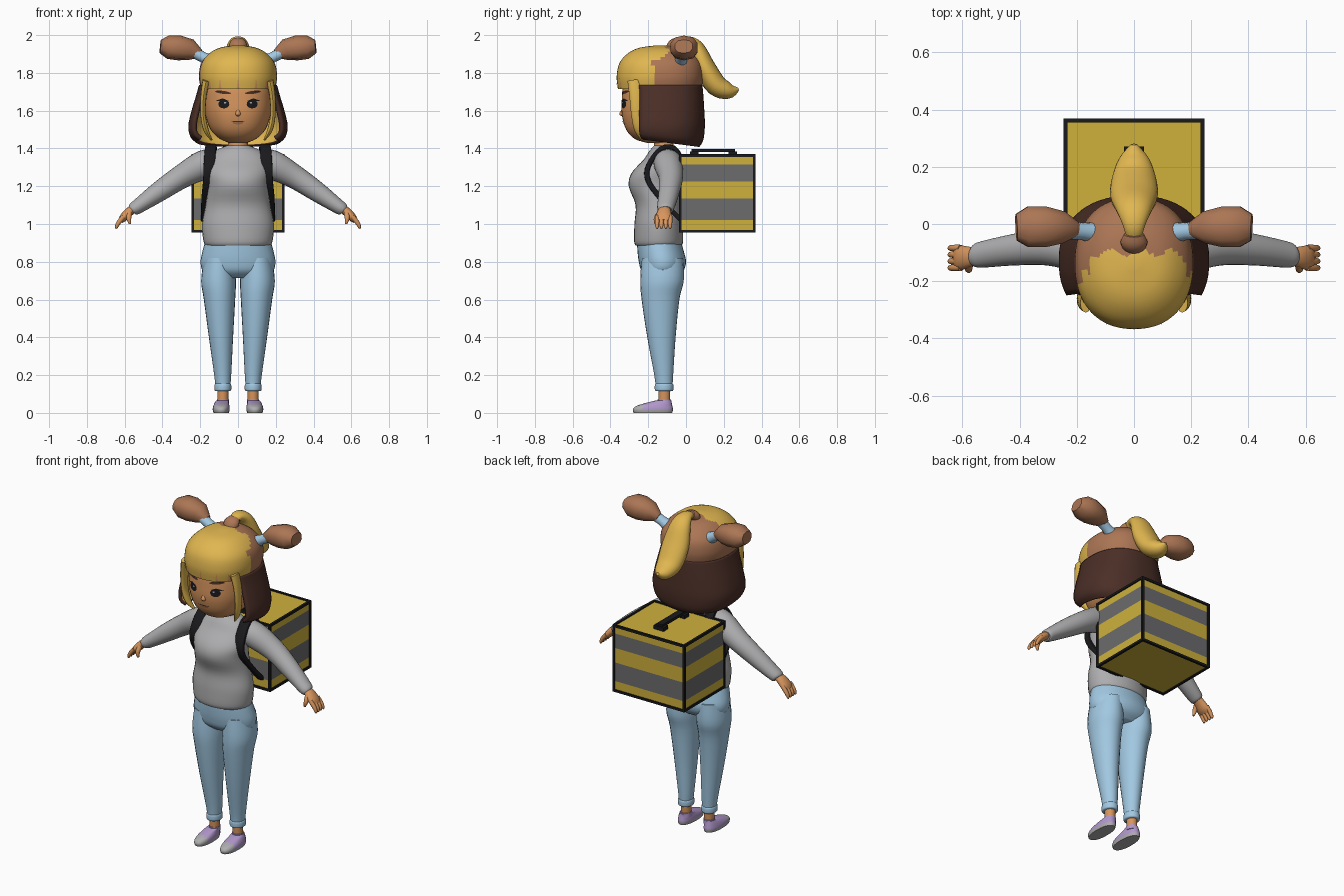
import bpy, bmesh, math
from mathutils import Vector, Matrix
from mathutils.bvhtree import BVHTree

if "Cube" in bpy.data.objects:
    bpy.data.objects.remove(bpy.data.objects["Cube"])

X, Y, Z = Vector((1, 0, 0)), Vector((0, 1, 0)), Vector((0, 0, 1))


def material(name, *rgb):
    m = bpy.data.materials.new(name)
    m.use_nodes = True
    m.diffuse_color = (*rgb, 1)
    m.node_tree.nodes["Principled BSDF"].inputs["Base Color"].default_value = (*rgb, 1)
    return m


blonde = material("blonde", 0.75, 0.47, 0.08)
brown = material("brown hair", 0.41, 0.18, 0.09)
dark = material("dark brown", 0.07, 0.028, 0.02)
skin = material("skin", 0.68, 0.30, 0.11)
grey = material("light grey", 0.42, 0.42, 0.43)
stripe = material("stripe grey", 0.15, 0.15, 0.155)
black = material("black", 0.01, 0.01, 0.012)
blue = material("denim blue", 0.36, 0.58, 0.76)
lilac = material("lilac", 0.44, 0.31, 0.60)
yellow = material("box yellow", 0.62, 0.44, 0.045)


def finish(bm, name, mats, rule=None, mirror=False, smooth=True, fix=True):
    if fix:
        bmesh.ops.recalc_face_normals(bm, faces=bm.faces[:])
    if rule:
        for f in bm.faces:
            f.material_index = rule(f.calc_center_median())
    me = bpy.data.meshes.new(name)
    bm.to_mesh(me)
    bm.free()
    for m in mats:
        me.materials.append(m)
    ob = bpy.data.objects.new(name, me)
    bpy.context.collection.objects.link(ob)
    if smooth:
        bpy.ops.object.select_all(action="DESELECT")
        ob.select_set(True)
        bpy.context.view_layer.objects.active = ob
        bpy.ops.object.shade_smooth_by_angle(angle=math.radians(45))
    if mirror:
        ob.modifiers.new("mirror", "MIRROR").use_mirror_merge = False
    return ob


def spline(rings, steps):
    r = [Vector(q) for q in rings]
    out = []
    for i in range(len(r) - 1):
        a, b, c, d = r[max(i - 1, 0)], r[i], r[i + 1], r[min(i + 2, len(r) - 1)]
        for k in range(steps):
            t = k / steps
            out.append(b + (c - a) * (t / 2) + (a * 2 - b * 5 + c * 4 - d) * (t * t / 2)
                       + (b * 3 - a - c * 3 + d) * (t ** 3 / 2))
    return out + [r[-1]]


def loft(name, rings, *mats, axis=None, ref=Y, n=2, segs=24, steps=4, arc=None, **kw):
    """Skin superelliptic rings (x, y, z, half width, half depth) along a spline."""
    pts = spline(rings, steps)
    bm, rows = bmesh.new(), []
    lo, hi = arc or (0, 2 * math.pi)
    count = segs + 1 if arc else segs
    for i, p in enumerate(pts):
        t = axis or (pts[min(i + 1, len(pts) - 1)] - pts[max(i - 1, 0)]).to_3d().normalized()
        u = ref.cross(t).normalized()
        v = t.cross(u)
        row = []
        for j in range(count):
            w = lo + (hi - lo) * j / segs
            c, s = math.cos(w), math.sin(w)
            co = (p.to_3d() + u * p[3] * math.copysign(abs(c) ** (2 / n), c)
                  + v * p[4] * math.copysign(abs(s) ** (2 / n), s))
            row.append(bm.verts.new(co))
        rows.append(row)
    for a, b in zip(rows, rows[1:]):
        for j in range(segs):
            k = (j + 1) % count
            bm.faces.new((a[j], a[k], b[k], b[j]))
    if not arc:
        bm.faces.new(rows[0][::-1])
        bm.faces.new(rows[-1])
    return finish(bm, name, mats, fix=not arc, **kw)


def plate(name, target, outline, mat, lift=0.003, **kw):
    """Thin painted detail laid on the front of a target."""
    tree = BVHTree.FromPolygons([v.co for v in target.data.vertices],
                                [p.vertices for p in target.data.polygons])
    bm = bmesh.new()

    def drop(x, z):
        hit = tree.ray_cast(Vector((x, -1, z)), Y)[0]
        return bm.verts.new((x, (hit.y if hit else -0.3) - lift, z))
    mid = [sum(q) / len(outline) for q in zip(*outline)]
    centre, rim = drop(*mid), [drop(*q) for q in outline]
    for i, v in enumerate(rim):
        bm.faces.new((centre, rim[i - 1], v))
    for f in bm.faces:
        f.normal_update()
        if f.normal.y > 0:
            f.normal_flip()
    return finish(bm, name, [mat], smooth=False, fix=False, **kw)


def oval(x, z, a, b, tilt=0.0):
    ring = [(a * math.cos(k * math.pi / 8), b * math.sin(k * math.pi / 8)) for k in range(16)]
    return [(x + p, z + q + p * tilt) for p, q in ring]


def box(name, lo, hi, mats, cuts=(), rule=None):
    bm = bmesh.new()
    lo, hi = Vector(lo), Vector(hi)
    bmesh.ops.create_cube(bm, size=1, matrix=Matrix.Translation((lo + hi) / 2)
                          @ Matrix.Diagonal((*(hi - lo), 1)))
    for z in cuts:
        bmesh.ops.bisect_plane(bm, geom=bm.verts[:] + bm.edges[:] + bm.faces[:],
                               plane_co=(0, 0, z), plane_no=Z)
    return finish(bm, name, mats, rule, smooth=False)


# Sweater
loft("sweater", [(0, -.145, .885, .17, .12), (0, -.145, .91, .183, .13), (0, -.145, 1, .19, .128),
                 (0, -.145, 1.1, .172, .122), (0, -.163, 1.2, .16, .14), (0, -.158, 1.27, .168, .13),
                 (0, -.125, 1.34, .165, .1), (0, -.115, 1.385, .125, .08), (0, -.115, 1.415, .06, .055)],
     grey, axis=Z, segs=32)
loft("sleeves", [(.11, -.1, 1.335, .06, .07), (.18, -.095, 1.315, .076, .075), (.3, -.08, 1.25, .063, .065),
                 (.42, -.09, 1.17, .053, .055), (.52, -.105, 1.1, .04, .047), (.55, -.11, 1.08, .035, .042),
                 (.56, -.11, 1.072, .028, .034)], grey, mirror=True)

# Hands
loft("palms", [(.54, -.11, 1.088, .022, .026), (.575, -.115, 1.065, .024, .036),
               (.605, -.118, 1.035, .022, .043), (.622, -.12, 1.015, .014, .038)], skin, mirror=True, segs=16)
for i in range(4):
    y = -.153 + i * .023
    loft(f"fingers_{i + 1}", [(.605, y, 1.04, .013, .012), (.63, y, 1.01, .012, .012),
                              (.643, y, .985, .009, .009), (.643, y, .975, .004, .004)],
         skin, mirror=True, segs=10, steps=2)
loft("thumbs", [(.575, -.14, 1.06, .014, .014), (.578, -.158, 1.03, .013, .013),
                (.572, -.162, 1.0, .006, .006)], skin, mirror=True, segs=10)

# Jeans
loft("jeans_seat", [(0, -.125, .715, .13, .07), (0, -.125, .75, .185, .11), (0, -.125, .8, .198, .125),
                    (0, -.135, .86, .187, .122), (0, -.145, .92, .17, .115)], blue, axis=Z, segs=32)
loft("jeans_legs", [(.1, -.125, .82, .08, .11), (.103, -.127, .7, .092, .115), (.098, -.135, .6, .083, .1),
                    (.09, -.13, .4, .064, .075), (.081, -.118, .2, .045, .05), (.08, -.116, .13, .038, .044)],
     blue, axis=Z, mirror=True)
loft("jeans_cuffs", [(.08, -.116, .115, .038, .043), (.08, -.116, .122, .044, .049),
                     (.08, -.116, .148, .044, .049), (.08, -.116, .157, .038, .043)], blue, axis=Z, mirror=True)

# Feet
loft("ankles", [(.08, -.115, .04, .028, .03), (.08, -.115, .13, .03, .032)], skin, axis=Z, mirror=True)
loft("socks", [(.08, -.115, .045, .033, .037), (.08, -.115, .072, .032, .035)], lilac, axis=Z, mirror=True)
loft("shoes", [(.089, -.175, 0, .041, .102), (.089, -.175, .018, .045, .106), (.088, -.168, .036, .043, .096),
               (.086, -.142, .054, .037, .066), (.082, -.118, .066, .033, .04)], grey, lilac, axis=Z, n=2.3,
     mirror=True, rule=lambda c: int(c.z > .018 and c.y > -.225))

# Head
loft("neck", [(0, -.115, 1.38, .058, .055), (0, -.12, 1.47, .048, .048)], skin, axis=Z)
head = loft("head", [(0, -.15, 1.428, .04, .05), (0, -.15, 1.45, .095, .12), (0, -.145, 1.5, .145, .172),
                     (0, -.145, 1.58, .173, .195), (0, -.145, 1.66, .181, .195), (0, -.145, 1.73, .178, .188),
                     (0, -.145, 1.8, .15, .16)], skin, axis=Z, n=2.3, segs=40)
loft("nose", [(0, -.332, 1.57, .006, .006), (0, -.338, 1.582, .015, .015), (0, -.334, 1.61, .005, .005)],
     skin, axis=Z, segs=12)
plate("eyes", head, oval(.075, 1.635, .029, .023), black, mirror=True)
plate("eye_lashes", head, [(.05, 1.652), (.08, 1.665), (.12, 1.653), (.09, 1.65)], black, .004, mirror=True)
plate("eye_glints", head, oval(.068, 1.642, .006, .005), grey, .005, mirror=True)
plate("eyebrows", head, oval(.08, 1.697, .042, .008, .12), dark, mirror=True)
plate("lips", head, oval(0, 1.536, .028, .009), brown)
plate("mouth", head, oval(0, 1.542, .036, .003), dark, .005)


# Hair: two-tone crown, open bob, fringe cuts and front locks
def crown_rule(c):
    edge = -.1 - .4 * max(0, abs(c.x) - .13) + .012 * math.sin(c.x * 60)
    if c.z < 1.87:
        edge -= .04
    if c.x < -.155:
        edge -= .06
    return int(c.y > edge)


crown = loft("hair_crown", [(0, -.14, 1.715, .196, .22), (0, -.137, 1.78, .207, .23), (0, -.135, 1.85, .195, .218),
                            (0, -.135, 1.9, .155, .177), (0, -.135, 1.932, .1, .115), (0, -.135, 1.946, .02, .02)],
             blonde, brown, axis=Z, n=2.25, segs=64, steps=6, rule=crown_rule)
for i, x in enumerate((-.15, -.095, 0, .095, .15)):
    plate(f"fringe_cut_{i + 1}", crown, [(x - .008, 1.717), (x + .008, 1.717), (x, 1.77)], skin)
bob = loft("hair_bob", [(0, -.13, 1.43, .222, .2), (0, -.13, 1.46, .252, .222), (0, -.13, 1.52, .263, .23),
                        (0, -.13, 1.6, .246, .227), (0, -.13, 1.68, .222, .222), (0, -.135, 1.735, .207, .222)],
           dark, blonde, axis=Z, n=2.3, segs=40, arc=(math.radians(-28), math.radians(208)))
for v in bob.data.vertices:
    if v.co.z < 1.5:
        v.co.z -= .13 * (v.co.y + .1) * (1.5 - v.co.z) / .07
shell = bob.modifiers.new("thickness", "SOLIDIFY")
shell.thickness, shell.offset, shell.material_offset = .02, -1, 1
loft("front_locks", [(.168, -.275, 1.76, .02, .035), (.182, -.265, 1.68, .016, .035), (.185, -.26, 1.58, .014, .03),
                     (.17, -.25, 1.5, .014, .024), (.14, -.23, 1.445, .005, .008)], blonde, mirror=True, segs=12)

# Ponytail and bunches
loft("ponytail_base", [(0, -.08, 1.925, .03, .04), (0, -.062, 1.95, .032, .047), (0, -.035, 1.968, .022, .035)],
     brown, ref=X, segs=16)
loft("ponytail", [(0, -.06, 1.945, .02, .025), (0, -.01, 1.97, .024, .037), (0, .05, 1.935, .043, .062),
                  (0, .1, 1.83, .055, .083), (0, .16, 1.735, .057, .077), (0, .23, 1.705, .042, .052),
                  (0, .278, 1.715, .008, .01)], blonde, ref=X)
loft("hair_ties", [(.145, -.03, 1.86, .036, .036), (.185, -.025, 1.883, .028, .03), (.228, -.02, 1.905, .03, .034)],
     blue, mirror=True, segs=12, steps=1)
loft("hair_bunches", [(.2, -.018, 1.9, .024, .026), (.25, -.012, 1.922, .056, .058), (.31, -.01, 1.932, .066, .074),
                      (.37, -.01, 1.936, .062, .074), (.411, -.012, 1.94, .036, .048)],
     brown, mirror=True, segs=10, steps=1, n=2.4)

# Delivery box with dark edging and handle
lo, hi = (-.24, -.03, .962), (.24, .362, 1.363)
cuts = (1.02, 1.135, 1.225, 1.315)
box("backpack_box", lo, hi, [yellow, stripe], cuts, lambda c: sum(c.z > z for z in cuts) % 2)
e = .007
for axis in range(3):
    o1, o2 = [k for k in range(3) if k != axis]
    for p in (lo, hi):
        for q in (lo, hi):
            a, b = list(lo), list(hi)
            a[axis], b[axis] = lo[axis] - e, hi[axis] + e
            for k, src in ((o1, p), (o2, q)):
                a[k], b[k] = src[k] - e, src[k] + e
            box("box_edging", a, b, [black])
for y in (.02, .225):
    box("handle_mount", (-.035, y, 1.363), (.035, y + .045, 1.385), [black])
box("handle_grip", (-.02, .03, 1.38), (.02, .26, 1.397), [black])

# Shoulder straps
loft("shoulder_straps", [(.14, -.02, 1.34, .01, .028), (.14, -.06, 1.4, .012, .028), (.145, -.13, 1.4, .013, .03),
                         (.152, -.198, 1.31, .014, .03), (.158, -.2, 1.23, .014, .027),
                         (.172, -.13, 1.13, .013, .022), (.175, -.025, 1.02, .012, .02)],
     black, ref=X, n=5, segs=16, mirror=True)
